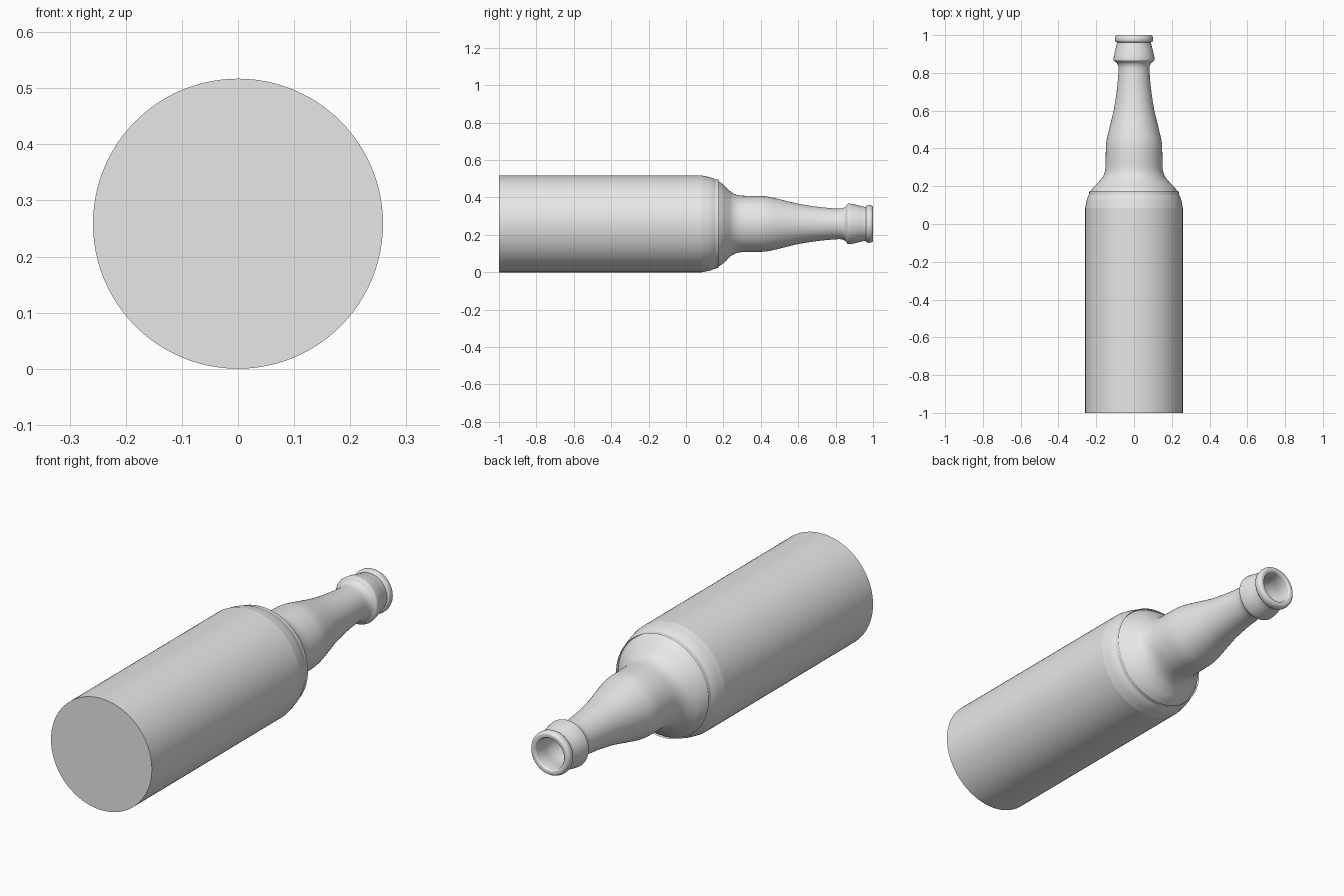
import bpy
import bmesh
import math
from mathutils import Vector

if "Cube" in bpy.data.objects:
    bpy.data.objects.remove(bpy.data.objects["Cube"], do_unlink=True)

RADIUS = 0.2585
SIDES = 96

glass = bpy.data.materials.new("plain grey")
glass.use_nodes = True
grey = (0.8, 0.8, 0.8, 1)
glass.diffuse_color = grey
glass.node_tree.nodes["Principled BSDF"].inputs["Base Color"].default_value = grey


def smooth_profile(points, steps=5):
    """Catmull-Rom curve through (y, radius) points."""
    p = [Vector(q) for q in points]
    p = [2 * p[0] - p[1]] + p + [2 * p[-1] - p[-2]]
    result = []
    for a, b, c, d in zip(p, p[1:], p[2:], p[3:]):
        for s in range(steps):
            t = s / steps
            result.append(0.5 * (2 * b + (c - a) * t + (2 * a - 5 * b + 4 * c - d) * t**2
                                 + (3 * b - a - 3 * c + d) * t**3))
    return result + [p[-2]]


def lathe(name, profile, cap_start=False, cap_end=False):
    """Turn a (y, radius) profile around the lying bottle's long axis."""
    bm = bmesh.new()
    rings = []
    for y, r in profile:
        angles = [math.tau * j / SIDES for j in range(SIDES)]
        rings.append([bm.verts.new((r * math.cos(a), y, RADIUS + r * math.sin(a)))
                      for a in angles])
    for lower, upper in zip(rings, rings[1:]):
        for j in range(SIDES):
            k = (j + 1) % SIDES
            bm.faces.new((lower[j], upper[j], upper[k], lower[k]))
    if cap_start:
        bm.faces.new(rings[0])
    if cap_end:
        bm.faces.new(rings[-1][::-1])
    mesh = bpy.data.meshes.new(name)
    bm.to_mesh(mesh)
    bm.free()
    obj = bpy.data.objects.new(name, mesh)
    bpy.context.collection.objects.link(obj)
    mesh.materials.append(glass)
    bpy.ops.object.select_all(action="DESELECT")
    obj.select_set(True)
    bpy.context.view_layer.objects.active = obj
    bpy.ops.object.shade_smooth_by_angle(angle=math.radians(40))
    return obj


# Straight body with a flat base
lathe("body", [(-1, RADIUS), (0.085, RADIUS)], cap_start=True)

# Rounded shoulder flowing into the bulged neck
lathe("shoulder_and_neck", smooth_profile([
    (0.085, RADIUS), (0.14, 0.246), (0.19, 0.218), (0.22, 0.19), (0.25, 0.165),
    (0.29, 0.152), (0.36, 0.15), (0.43, 0.147), (0.5, 0.132), (0.6, 0.108),
    (0.7, 0.092), (0.78, 0.084), (0.825, 0.082), (0.845, 0.087), (0.856, 0.095)]))

# Tapered collar below the mouth
lathe("collar", smooth_profile([
    (0.856, 0.095), (0.865, 0.107), (0.878, 0.108), (0.91, 0.102),
    (0.945, 0.093), (0.962, 0.09)]))

# Rounded lip, rolling over into the mouth
lathe("lip", smooth_profile([
    (0.962, 0.09), (0.966, 0.098), (0.978, 0.101), (0.991, 0.099),
    (0.999, 0.092), (1, 0.084), (0.999, 0.076), (0.992, 0.071)]))

# Hollow inside, from the mouth down to the base
lathe("inner_wall", smooth_profile([
    (0.992, 0.071), (0.96, 0.069), (0.9, 0.072), (0.82, 0.066), (0.7, 0.076),
    (0.6, 0.092), (0.5, 0.115), (0.43, 0.13), (0.3, 0.134), (0.25, 0.145),
    (0.2, 0.185), (0.14, 0.225), (0.08, 0.24), (-0.96, 0.24)]), cap_end=True)
